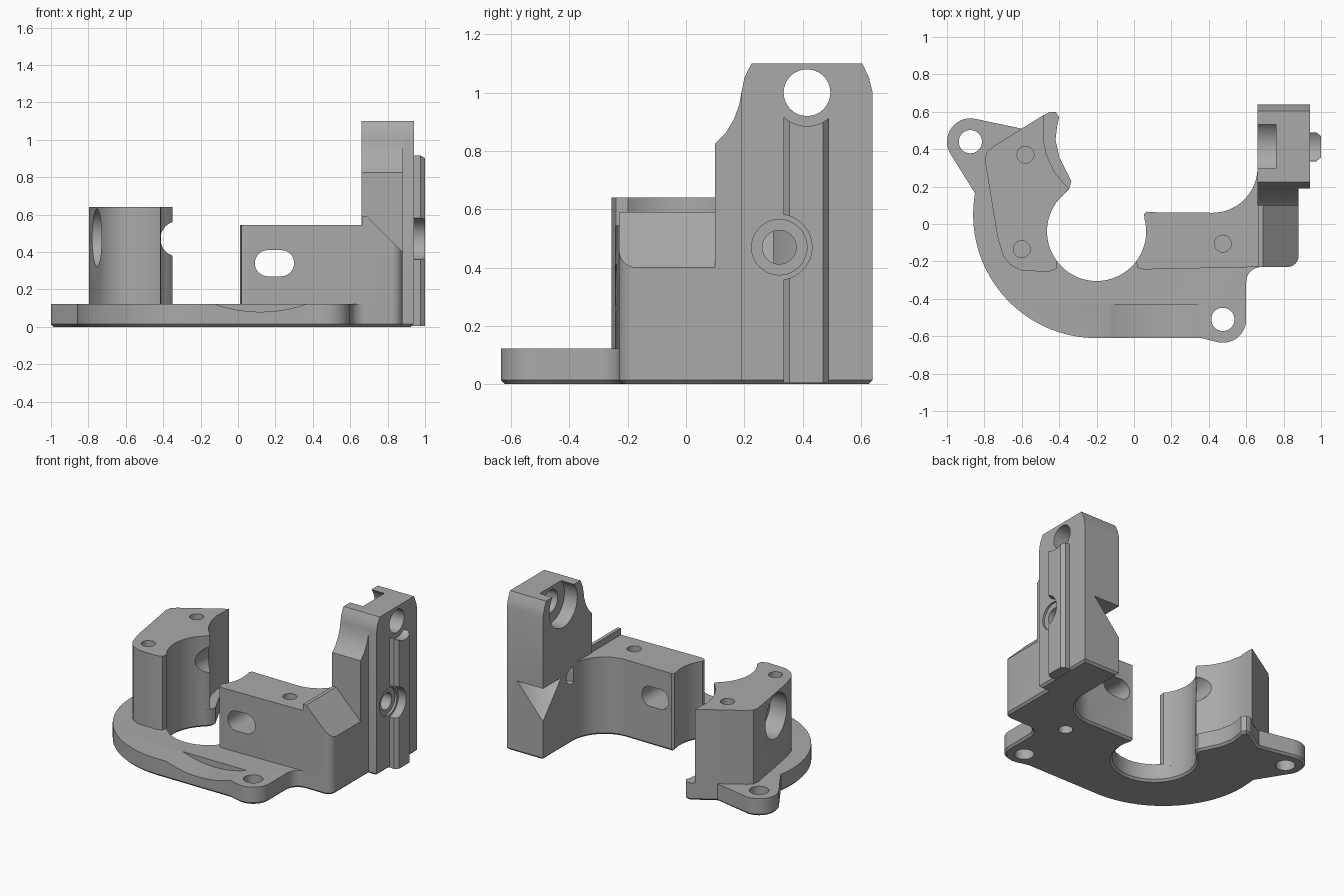
import bpy, bmesh
from math import sin, cos, radians, pi
from mathutils import Matrix

cube = bpy.data.objects.get("Cube")
if cube:
    bpy.data.objects.remove(cube, do_unlink=True)

GREY = (0.40, 0.40, 0.40, 1)
mat = bpy.data.materials.new("plain grey")
mat.use_nodes = True
mat.diffuse_color = GREY
mat.node_tree.nodes["Principled BSDF"].inputs["Base Color"].default_value = GREY


def arc(cx, cy, r, a0, a1, n=16):
    angles = [radians(a0 + (a1 - a0) * i / n) for i in range(n + 1)]
    return [(cx + r * cos(a), cy + r * sin(a)) for a in angles]


def finish(name, bm):
    bmesh.ops.recalc_face_normals(bm, faces=bm.faces)
    mesh = bpy.data.meshes.new(name)
    bm.to_mesh(mesh)
    bm.free()
    mesh.materials.append(mat)
    ob = bpy.data.objects.new(name, mesh)
    bpy.context.collection.objects.link(ob)
    return ob


def prism(name, pts, lo, hi, axis="z", chamfer=0):
    """Extrude a closed profile along an axis, optionally chamfering the low rim."""
    place = {"x": lambda a, b, h: (h, a, b),
             "y": lambda a, b, h: (a, h, b),
             "z": lambda a, b, h: (a, b, h)}[axis]
    bm = bmesh.new()
    low = [bm.verts.new(place(a, b, lo)) for a, b in pts]
    high = [bm.verts.new(place(a, b, hi)) for a, b in pts]
    bottom = bm.faces.new(low)
    bm.faces.new(high)
    for i in range(len(pts)):
        j = (i + 1) % len(pts)
        bm.faces.new((low[i], low[j], high[j], high[i]))
    bmesh.ops.recalc_face_normals(bm, faces=bm.faces)
    if chamfer:
        bmesh.ops.bevel(bm, geom=list(bottom.edges), offset=chamfer,
                        segments=1, affect="EDGES")
    return finish(name, bm)


def rod(a, b, r, lo, hi, axis="z"):
    return prism("hole_cutter", arc(a, b, r, 0, 352.5, 47), lo, hi, axis)


def cut(ob, *cutters):
    bpy.context.view_layer.objects.active = ob
    for c in cutters:
        c.hide_render = True
        mod = ob.modifiers.new("cut", "BOOLEAN")
        mod.operation, mod.solver, mod.object = "DIFFERENCE", "EXACT", c
        bpy.ops.object.modifier_apply(modifier=mod.name)
        bpy.data.objects.remove(c, do_unlink=True)


BORE = (-0.2, -0.04, 0.265)
corner = arc(0.82, -0.17, 0.06, 270, 360, 8)
back_sweep = arc(0.42, 0.30, 0.24, 0, -90)
bore_lip = [(0.10, 0.063), (0.068, 0.066), (0.054, 0.052)]

# Base plate with two ears, open bore and foot of the column
outline = (arc(-0.875, 0.44, 0.125, 75, 210)
           + arc(-0.2, 0.05, 0.66, 170, 270, 32)
           + [(0.36, -0.61)]
           + arc(0.475, -0.51, 0.125, 260, 360)
           + arc(0.68, -0.31, 0.08, 180, 90, 8)
           + corner
           + [(0.88, 0.19), (0.94, 0.19), (0.94, 0.64), (0.66, 0.64)]
           + back_sweep + bore_lip
           + arc(*BORE, 15, -230, 48)
           + [(-0.345, 0.19), (-0.335, 0.23), (-0.36, 0.28), (-0.40, 0.36),
              (-0.42, 0.45), (-0.41, 0.53), (-0.40, 0.57), (-0.42, 0.60),
              (-0.45, 0.60), (-0.60, 0.51)])
base = prism("base_plate", outline, 0, 0.123, chamfer=0.014)
cut(base,
    rod(-0.875, 0.44, 0.062, -1, 1),
    rod(0.475, -0.51, 0.062, -1, 1),
    rod(0.475, -0.105, 0.045, -0.1, 0.1),
    prism("scoop_cutter", arc(0.12, 0.82, 0.74, 200, 340, 96), -0.8, -0.43, "y"))

# Tall block beside the bore
profile = (arc(*BORE, 130, 217, 20)
           + [(-0.415, -0.24), (-0.46, -0.255), (-0.60, -0.25), (-0.66, -0.22),
              (-0.70, -0.17), (-0.73, -0.07), (-0.797, 0.34), (-0.79, 0.38),
              (-0.76, 0.41), (-0.48, 0.585), (-0.48, 0.54), (-0.485, 0.46),
              (-0.47, 0.38), (-0.45, 0.33), (-0.42, 0.27), (-0.35, 0.19)])
block = prism("tall_block", profile, 0.1, 0.64)
cut(block,
    rod(0.08, 0.475, 0.155, -1, -0.6, "x"),
    rod(-0.32, 0.47, 0.095, 0.0, 0.4, "y"),
    rod(-0.58, 0.37, 0.045, 0.4, 1),
    rod(-0.60, -0.135, 0.045, 0.4, 1))

# Low block with a slot and a sloped shoulder
profile = (bore_lip + arc(*BORE, 15, -37)
           + [(0.02, -0.235), (0.05, -0.243), (0.66, -0.23)]
           + corner + [(0.88, 0.30)] + back_sweep)
block = prism("low_block", profile, 0.1, 0.59)
cut(block,
    prism("step_cutter", [(-0.2, 0.545), (0.665, 0.545), (0.665, 0.8), (-0.2, 0.8)],
          -0.5, 0.5, "y"),
    prism("slope_cutter", [(0.67, 0.61), (0.92, 0.36), (0.92, 0.8), (0.67, 0.8)],
          -0.5, 0.5, "y"),
    prism("slot_cutter", arc(0.16, 0.34, 0.07, 90, 270) + arc(0.23, 0.34, 0.07, -90, 90),
          -0.5, 0.5, "y"),
    rod(0.475, -0.105, 0.045, 0.35, 1))

# Curved rib in front of the column
prism("column_rib", [(0.10, 0.06), (0.10, 0.825), (0.135, 0.86), (0.165, 0.91),
                     (0.183, 0.96), (0.19, 1.0), (0.23, 1.0), (0.23, 0.06)],
      0.66, 0.88, "x")

# Column with a cross hole, open counterbore and corner notch
column = prism("column", [(0.19, 0.05), (0.19, 1.0), (0.2, 1.05), (0.225, 1.1),
                          (0.605, 1.1), (0.628, 1.05), (0.64, 1.0), (0.64, 0.05)],
               0.66, 0.94, "x")
bm = bmesh.new()
bmesh.ops.create_cone(bm, cap_ends=True, segments=48, radius1=0, radius2=0.2,
                      depth=0.23, matrix=Matrix.Translation((0.66, 0.64, 0.385)))
bmesh.ops.remove_doubles(bm, verts=bm.verts, dist=0.0001)
cut(column,
    rod(0.415, 1.0, 0.08, 0.5, 1.2, "x"),
    rod(0.415, 1.0, 0.155, 0.5, 0.76, "x"),
    rod(0.32, 0.47, 0.058, 0.5, 1.2, "x"),
    rod(0.32, 0.47, 0.095, 0.925, 1.2, "x"),
    finish("notch_cutter", bm))

# Guide rail on the outer face of the column
rail = prism("guide_rail", [(0.93, 0.335), (0.975, 0.335), (1.0, 0.355),
                            (1.0, 0.47), (0.975, 0.49), (0.93, 0.49)], 0.004, 0.915)
cut(rail,
    rod(0.415, 1.0, 0.115, 0.9, 1.2, "x"),
    rod(0.32, 0.47, 0.112, 0.9, 1.2, "x"))

# Smooth the round walls and keep the edges crisp
bpy.ops.object.select_all(action="DESELECT")
for ob in bpy.context.collection.objects:
    if ob.type == "MESH" and mat.name in ob.data.materials:
        ob.select_set(True)
        bpy.context.view_layer.objects.active = ob
bpy.ops.object.shade_smooth_by_angle(angle=radians(30))
